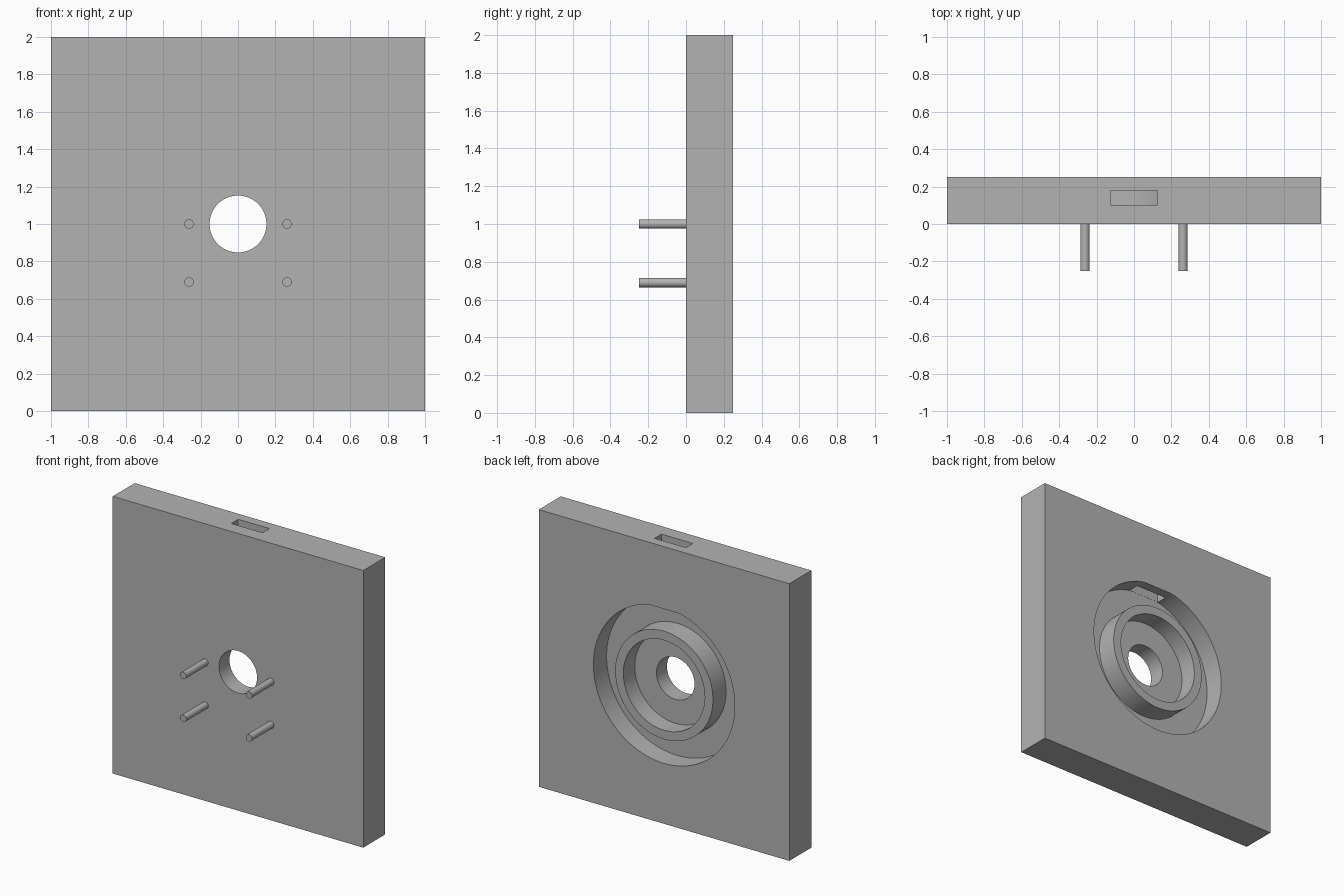
import bpy, bmesh, math

cube = bpy.data.objects.get("Cube")
if cube:
    bpy.data.objects.remove(cube, do_unlink=True)

grey = bpy.data.materials.new("plain grey")
grey.use_nodes = True
colour = (0.45, 0.45, 0.45, 1)
grey.diffuse_color = colour
grey.node_tree.nodes["Principled BSDF"].inputs["Base Color"].default_value = colour


def extrude_y(name, outline, y0, y1):
    """Solid made by extruding an (x, z) outline from y0 to y1."""
    bm = bmesh.new()
    face = bm.faces.new([bm.verts.new((x, y0, z)) for x, z in outline])
    new = bmesh.ops.extrude_face_region(bm, geom=[face])["geom"]
    verts = [v for v in new if isinstance(v, bmesh.types.BMVert)]
    bmesh.ops.translate(bm, verts=verts, vec=(0, y1 - y0, 0))
    bmesh.ops.recalc_face_normals(bm, faces=bm.faces)
    mesh = bpy.data.meshes.new(name)
    bm.to_mesh(mesh)
    bm.free()
    mesh.materials.append(grey)
    obj = bpy.data.objects.new(name, mesh)
    bpy.context.collection.objects.link(obj)
    return obj


def rect(x0, x1, z0, z1):
    return [(x0, z0), (x1, z0), (x1, z1), (x0, z1)]


def circle(r, cx=0, cz=1, n=96, top=9):
    """Circle outline, optionally cut flat at height top."""
    turns = [2 * math.pi * i / n for i in range(n)]
    return [(cx + r * math.cos(a), min(cz + r * math.sin(a), top)) for a in turns]


def select_only(obj):
    bpy.ops.object.select_all(action="DESELECT")
    obj.select_set(True)
    bpy.context.view_layer.objects.active = obj


def combine(target, tool, operation):
    mod = target.modifiers.new(operation, "BOOLEAN")
    mod.operation, mod.solver, mod.object = operation, "EXACT", tool
    select_only(target)
    bpy.ops.object.modifier_apply(modifier=mod.name)
    bpy.data.objects.remove(tool, do_unlink=True)


# Square plate
plate = extrude_y("plate", rect(-1, 1, 0, 2), 0, 0.25)

# Round recess in the back, with a flat under the slot
combine(plate, extrude_y("recess_cutter", circle(0.564, top=1.55), 0.10, 0.35), "DIFFERENCE")

# Slot from the top edge down into the recess
combine(plate, extrude_y("slot_cutter", rect(-0.125, 0.125, 1.5, 2.1), 0.101, 0.18), "DIFFERENCE")

# Raised collar, its inner pocket and the through hole
combine(plate, extrude_y("collar", circle(0.39), 0.05, 0.25), "UNION")
combine(plate, extrude_y("pocket_cutter", circle(0.325), 0.12, 0.35), "DIFFERENCE")
combine(plate, extrude_y("hole_cutter", circle(0.152), -0.1, 0.35), "DIFFERENCE")

# Four mounting pins on the front
pins = []
for side, x in (("right", -0.262), ("left", 0.262)):
    for level, z in (("upper", 1.0), ("lower", 0.69)):
        pins.append(extrude_y(f"{level}_{side}_pin", circle(0.025, x, z, 32), -0.25, 0.01))

for obj in [plate] + pins:
    select_only(obj)
    bpy.ops.object.shade_smooth_by_angle(angle=math.radians(30))
